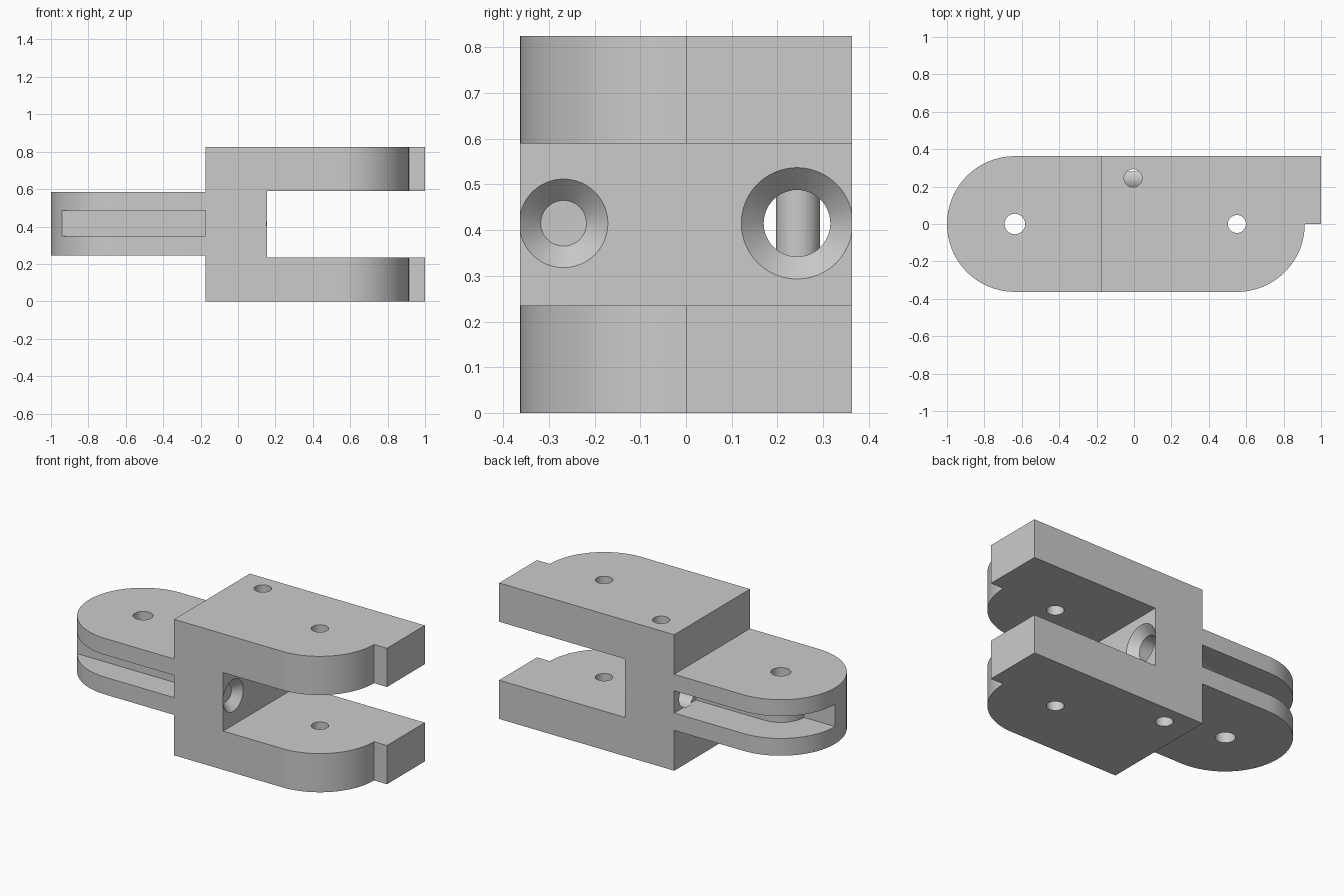
import bpy, bmesh, math
from mathutils import Matrix, Vector

cube = bpy.data.objects.get("Cube")
if cube:
    bpy.data.objects.remove(cube, do_unlink=True)

HALF = 0.363        # half depth, and radius of the rounded ends
HEIGHT = 0.825
MID = 0.415         # height of the cable channels
BACK = -0.175       # rear face of the block
FORK = 0.155        # bottom of the fork gap
TONGUE_PIN = -0.637
FORK_PIN = 0.55

grey = bpy.data.materials.new("plain grey")
grey.use_nodes = True
colour = (0.6, 0.6, 0.6, 1)
grey.diffuse_color = colour
grey.node_tree.nodes["Principled BSDF"].inputs["Base Color"].default_value = colour


def to_object(name, bm):
    bmesh.ops.recalc_face_normals(bm, faces=bm.faces)
    mesh = bpy.data.meshes.new(name)
    bm.to_mesh(mesh)
    bm.free()
    mesh.materials.append(grey)
    obj = bpy.data.objects.new(name, mesh)
    bpy.context.collection.objects.link(obj)
    return obj


def arc(cx, radius, start, end, steps=32):
    angles = [math.radians(start + (end - start) * i / steps) for i in range(steps + 1)]
    return [(cx + radius * math.cos(a), radius * math.sin(a)) for a in angles]


def prism(name, outline, z0, z1):
    bm = bmesh.new()
    face = bm.faces.new([bm.verts.new((x, y, z0)) for x, y in outline])
    side = bmesh.ops.extrude_face_region(bm, geom=[face])
    top = [v for v in side["geom"] if isinstance(v, bmesh.types.BMVert)]
    bmesh.ops.translate(bm, verts=top, vec=(0, 0, z1 - z0))
    return to_object(name, bm)


def box(name, x0, x1, y0, y1, z0, z1):
    return prism(name, [(x0, y0), (x1, y0), (x1, y1), (x0, y1)], z0, z1)


def rod(name, start, end, r0, r1):
    """Cylinder or cone between two points."""
    start, end = Vector(start), Vector(end)
    axis = end - start
    turn = axis.to_track_quat("Z", "Y").to_matrix().to_4x4()
    bm = bmesh.new()
    bmesh.ops.create_cone(bm, cap_ends=True, segments=48, radius1=r0, radius2=r1,
                          depth=axis.length,
                          matrix=Matrix.Translation((start + end) / 2) @ turn)
    return to_object(name, bm)


def combine(target, tool, operation="DIFFERENCE"):
    tool.hide_render = True
    mod = target.modifiers.new("cut", "BOOLEAN")
    mod.operation, mod.solver, mod.object = operation, "EXACT", tool
    bpy.context.view_layer.objects.active = target
    bpy.ops.object.modifier_apply(modifier=mod.name)
    bpy.data.objects.remove(tool, do_unlink=True)


# Block with two fork arms: rounded at the front, square stop at the back
outline = [(BACK, HALF), (BACK, -HALF)] + arc(FORK_PIN, HALF, -90, 0) + [(1, 0), (1, HALF)]
link = prism("hinge_link", outline, 0, HEIGHT)
combine(link, box("fork_gap", FORK, 1.2, -0.5, 0.5, 0.235, 0.59))

# Rounded tongue
tongue = prism("tongue", arc(TONGUE_PIN, HALF, 90, 270)
               + [(BACK + 0.1, -HALF), (BACK + 0.1, HALF)], 0.245, 0.585)

# Cable grooves: straight at the front, wrapped round the pin hub at the back
combine(tongue, box("front_groove", -1.1, BACK, -0.5, -0.2, 0.35, 0.485))
wrap = [(BACK, 0.155)] + arc(TONGUE_PIN, 0.155, 90, 180) + [(-1.1, 0), (-1.1, 0.5), (BACK, 0.5)]
combine(tongue, prism("back_groove", wrap, 0.35, 0.485))
combine(link, tongue, "UNION")

# Cable bores with countersinks facing the fork gap
for y, r, sink in ((0.243, 0.073, 0.049), (-0.268, 0.05, 0.047)):
    combine(link, rod("cable_bore", (BACK - 0.01, y, MID), (FORK + 0.1, y, MID), r, r))
    combine(link, rod("countersink", (FORK - sink, y, MID), (FORK + 0.02, y, MID),
                      r, r + sink + 0.02))

# Upright pin holes
for x, y, r in ((TONGUE_PIN, 0, 0.055), (FORK_PIN, 0, 0.048), (-0.005, 0.245, 0.048)):
    combine(link, rod("pin_hole", (x, y, -0.1), (x, y, HEIGHT + 0.1), r, r))

# Smooth the curved walls, keep the edges crisp
bpy.ops.object.select_all(action="DESELECT")
link.select_set(True)
bpy.context.view_layer.objects.active = link
bpy.ops.object.shade_smooth_by_angle(angle=math.radians(25))
